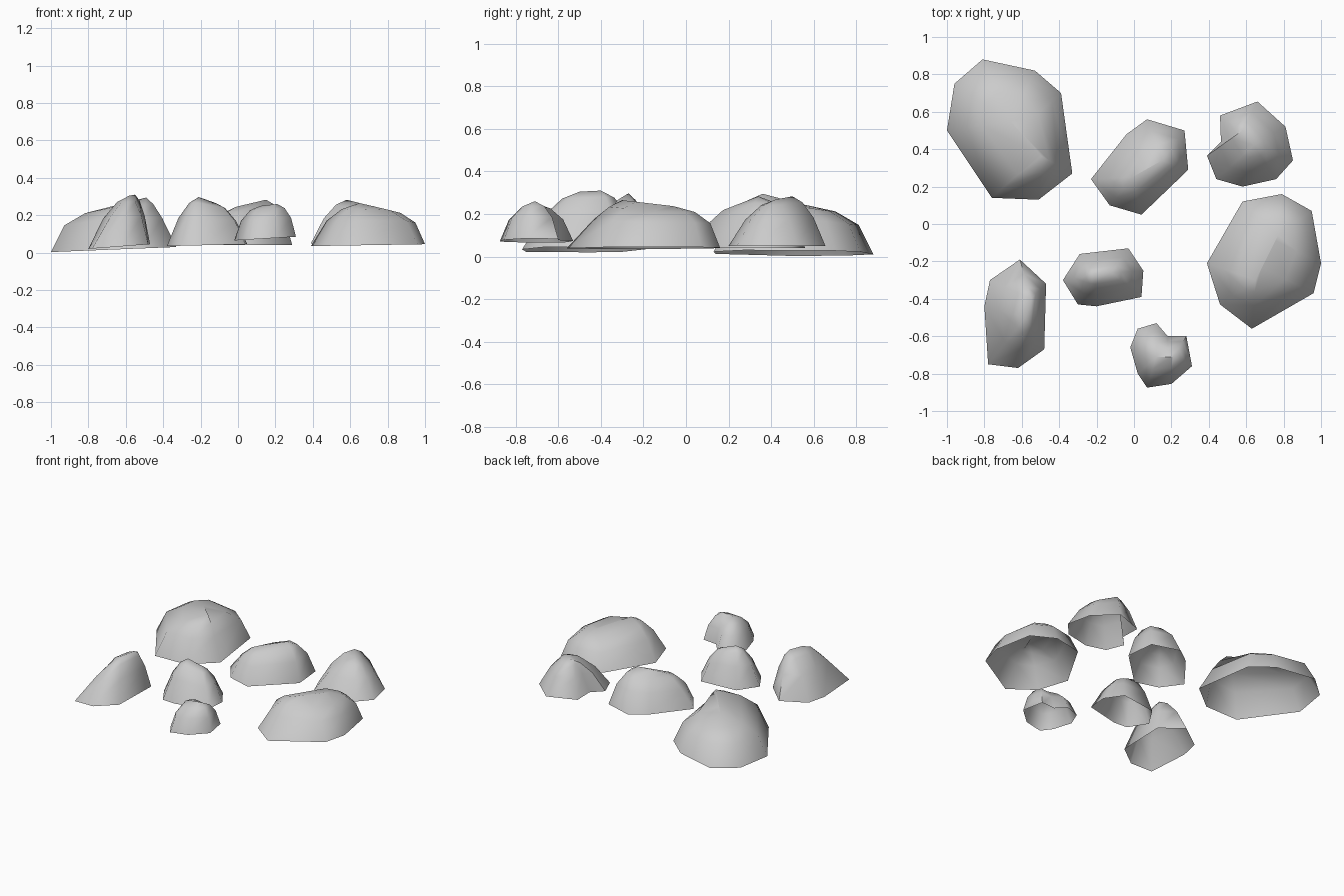
import bpy, bmesh
from mathutils import Vector
from mathutils.geometry import intersect_point_line

if "Cube" in bpy.data.objects:
    bpy.data.objects.remove(bpy.data.objects["Cube"])

# Each rock shell rises from its outline to a short crest line: (inset, rise)
PROFILE = [(0.0, 0.0), (0.36, 0.57), (0.7, 0.88), (1.0, 1.0)]
SLAB = [(0.0, 0.0), (0.21, 0.59), (0.54, 0.86), (1.0, 1.0)]


def rock(name, outline, base, crest, profile=PROFILE):
    """base = (z at -x end, z at +x end); crest = two 3D points.
    An outline point may carry a third value that flattens its slope."""
    xs = [p[0] for p in outline]
    x0, x1 = min(xs), max(xs)
    a, b = Vector(crest[0]), Vector(crest[1])
    bm = bmesh.new()
    rings = [[] for _ in profile]
    for x, y, *soft in reversed(outline):
        z = base[0] + (base[1] - base[0]) * (x - x0) / (x1 - x0)
        t = intersect_point_line(Vector((x, y)), a.xy, b.xy)[1]
        top = a.lerp(b, min(1, max(0, t)))
        for ring, (inset, rise) in zip(rings, profile):
            if soft:
                inset += (rise - inset) * soft[0]
            ring.append(bm.verts.new((x + (top.x - x) * inset,
                                      y + (top.y - y) * inset,
                                      z + (top.z - z) * rise)))
    n = len(outline)
    for lo, hi in zip(rings, rings[1:]):
        for i in range(n):
            j = (i + 1) % n
            bm.faces.new((lo[i], lo[j], hi[j], hi[i]))
    bmesh.ops.remove_doubles(bm, verts=bm.verts, dist=0.004)
    bmesh.ops.dissolve_degenerate(bm, edges=bm.edges, dist=0.002)
    me = bpy.data.meshes.new(name)
    bm.to_mesh(me)
    bm.free()
    ob = bpy.data.objects.new(name, me)
    bpy.context.collection.objects.link(ob)
    bpy.ops.object.select_all(action='DESELECT')
    ob.select_set(True)
    bpy.context.view_layer.objects.active = ob
    bpy.ops.object.shade_smooth_by_angle(angle=1.2)
    return ob


# Large slabs
rock("large_rock_back_left",
     [(-1, .5), (-.96, .75), (-.81, .88), (-.53, .82), (-.39, .7),
      (-.33, .27, .7), (-.51, .13, .3), (-.76, .14)],
     (.003, .03), [(-.49, .36, .295), (-.66, .55, .245)], SLAB)
rock("large_rock_right",
     [(.39, -.21, .3), (.58, .12), (.79, .16), (.95, .07), (1, -.21),
      (.96, -.37), (.63, -.56, .7), (.46, -.43, .4)],
     (.035, .045), [(.65, -.3, .265), (.77, -.06, .237)], SLAB)

# Medium rocks
rock("rock_back_right",
     [(.39, .365), (.465, .44), (.46, .58), (.66, .655), (.81, .52),
      (.85, .34), (.76, .24), (.58, .2), (.44, .24)],
     (.05, .05), [(.58, .5, .283), (.64, .42, .268)])
rock("rock_center",
     [(-.23, .24, .5), (-.04, .48), (.07, .56), (.27, .5), (.29, .29),
      (.04, .05), (-.13, .1)],
     (.04, .04), [(-.01, .25, .245), (.15, .34, .283)],
     [(0, 0), (.28, .57), (.62, .87), (1, 1)])
rock("rock_front_left",
     [(-.8, -.44), (-.77, -.3), (-.61, -.19), (-.47, -.32),
      (-.48, -.67), (-.62, -.77), (-.78, -.75, .5)],
     (.02, .045), [(-.58, -.5, .305), (-.55, -.4, .31)])

# Small rocks
rock("small_rock_center",
     [(-.38, -.3), (-.29, -.16), (-.03, -.13), (.05, -.25),
      (.04, -.39), (-.2, -.44), (-.3, -.43)],
     (.035, .045), [(-.21, -.27, .297), (-.12, -.26, .265)])
rock("small_rock_front",
     [(-.02, -.66), (.02, -.56), (.12, -.53), (.18, -.6), (.28, -.6),
      (.31, -.76), (.2, -.855), (.07, -.875), (.02, -.8)],
     (.065, .085), [(.12, -.71, .25), (.21, -.71, .26)],
     [(0, 0), (.26, .57), (.6, .87), (1, 1)])
